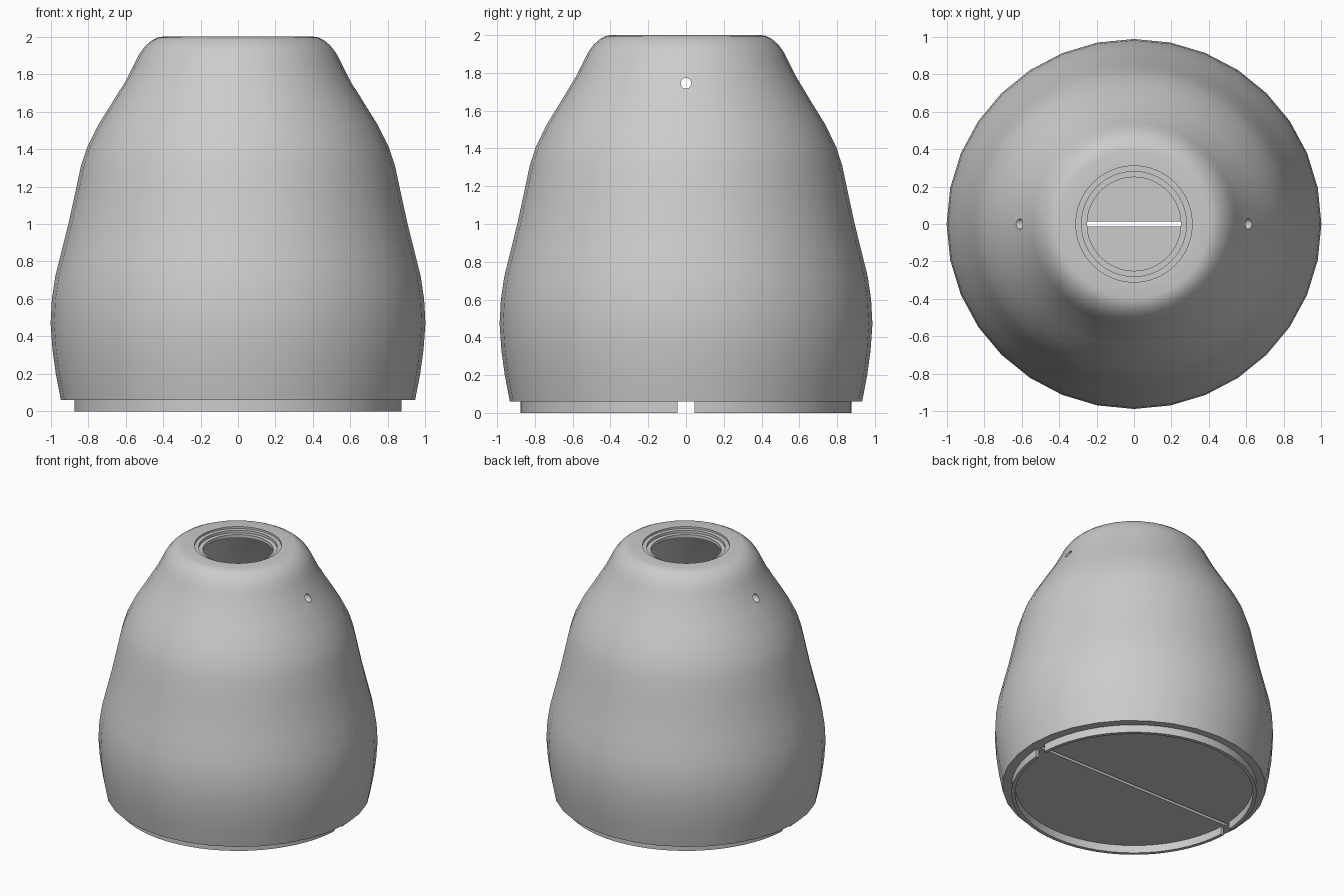
import bpy, bmesh, math

if "Cube" in bpy.data.objects:
    bpy.data.objects.remove(bpy.data.objects["Cube"])

grey = bpy.data.materials.new("plain grey")
grey.diffuse_color = (0.6, 0.6, 0.6, 1)
grey.use_nodes = True
grey.node_tree.nodes["Principled BSDF"].inputs["Base Color"].default_value = grey.diffuse_color


def make_object(name, bm):
    bmesh.ops.recalc_face_normals(bm, faces=bm.faces)
    mesh = bpy.data.meshes.new(name)
    bm.to_mesh(mesh)
    bm.free()
    mesh.materials.append(grey)
    ob = bpy.data.objects.new(name, mesh)
    bpy.context.collection.objects.link(ob)
    return ob


def revolve(name, profile, sides, y_scale=1.0, closed=False):
    """Turn an (r, z) profile round the z axis; open profiles are capped."""
    bm = bmesh.new()
    rings = []
    for r, z in profile:
        rings.append([bm.verts.new((r * math.cos(2 * math.pi * i / sides),
                                    r * y_scale * math.sin(2 * math.pi * i / sides), z))
                      for i in range(sides)])
    pairs = list(zip(rings, rings[1:]))
    if closed:
        pairs.append((rings[-1], rings[0]))
    else:
        bm.faces.new(rings[0])
        bm.faces.new(rings[-1])
    for a, b in pairs:
        for i in range(sides):
            j = (i + 1) % sides
            bm.faces.new((a[i], a[j], b[j], b[i]))
    return make_object(name, bm)


def box(name, size, centre):
    bm = bmesh.new()
    bmesh.ops.create_cube(bm, size=1)
    for v in bm.verts:
        v.co = [c + s * p for c, s, p in zip(centre, size, v.co)]
    return make_object(name, bm)


def cut(target, cutters):
    """Subtract each cutter, bake the result and remove the cutters."""
    for c in cutters:
        c.hide_render = True
        mod = target.modifiers.new("cut", 'BOOLEAN')
        mod.operation = 'DIFFERENCE'
        mod.solver = 'EXACT'
        mod.object = c
    bpy.context.view_layer.update()
    graph = bpy.context.evaluated_depsgraph_get()
    mesh = bpy.data.meshes.new_from_object(target.evaluated_get(graph))
    target.modifiers.clear()
    target.data = mesh
    for c in cutters:
        bpy.data.objects.remove(c)


# Bell-shaped body
outer = [(0.945, 0.06), (0.972, 0.2), (0.99, 0.33), (1.0, 0.47), (0.993, 0.6),
         (0.975, 0.72), (0.94, 0.86), (0.905, 1.0), (0.87, 1.16), (0.838, 1.31),
         (0.805, 1.41), (0.745, 1.53), (0.67, 1.65), (0.585, 1.79), (0.55, 1.86),
         (0.525, 1.91), (0.495, 1.95), (0.46, 1.98), (0.43, 1.995), (0.40, 2.0)]
body = revolve("body", outer, 32, 0.987)

# Hollow inside, stepped top opening, cable holes and floor slit
inner = [(0.87, 0.10), (0.93, 0.47), (0.905, 0.72), (0.835, 1.0), (0.768, 1.31),
         (0.675, 1.53), (0.515, 1.79), (0.45, 1.91), (0.40, 1.94)]
cavity = revolve("cavity_cutter", inner, 32, 0.987)
opening = revolve("opening_cutter", [(0.25, 1.8), (0.25, 1.965), (0.28, 1.965),
                                     (0.28, 1.985), (0.31, 1.985), (0.31, 2.1)], 64)
drill = revolve("drill_cutter", [(0.028, -1.2), (0.028, 1.2)], 24)
for v in drill.data.vertices:
    x, y, z = v.co
    v.co = (z, y, 1.745 - x)
slit = box("slit_cutter", (1.72, 0.026, 0.2), (0, 0, 0.08))
cut(body, [cavity, opening, drill, slit])

# Locating lip under the body, notched at both ends of the slit
lip = revolve("base_lip", [(0.875, 0.0), (0.875, 0.065), (0.848, 0.065), (0.848, 0.0)],
              64, closed=True)
cut(lip, [box("notch_cutter", (2.2, 0.09, 0.3), (0, 0, 0.05))])

# Smooth the curved walls, keep the rims sharp
for ob in (body, lip):
    bpy.ops.object.select_all(action='DESELECT')
    ob.select_set(True)
    bpy.context.view_layer.objects.active = ob
    bpy.ops.object.shade_smooth_by_angle(angle=math.radians(30))
